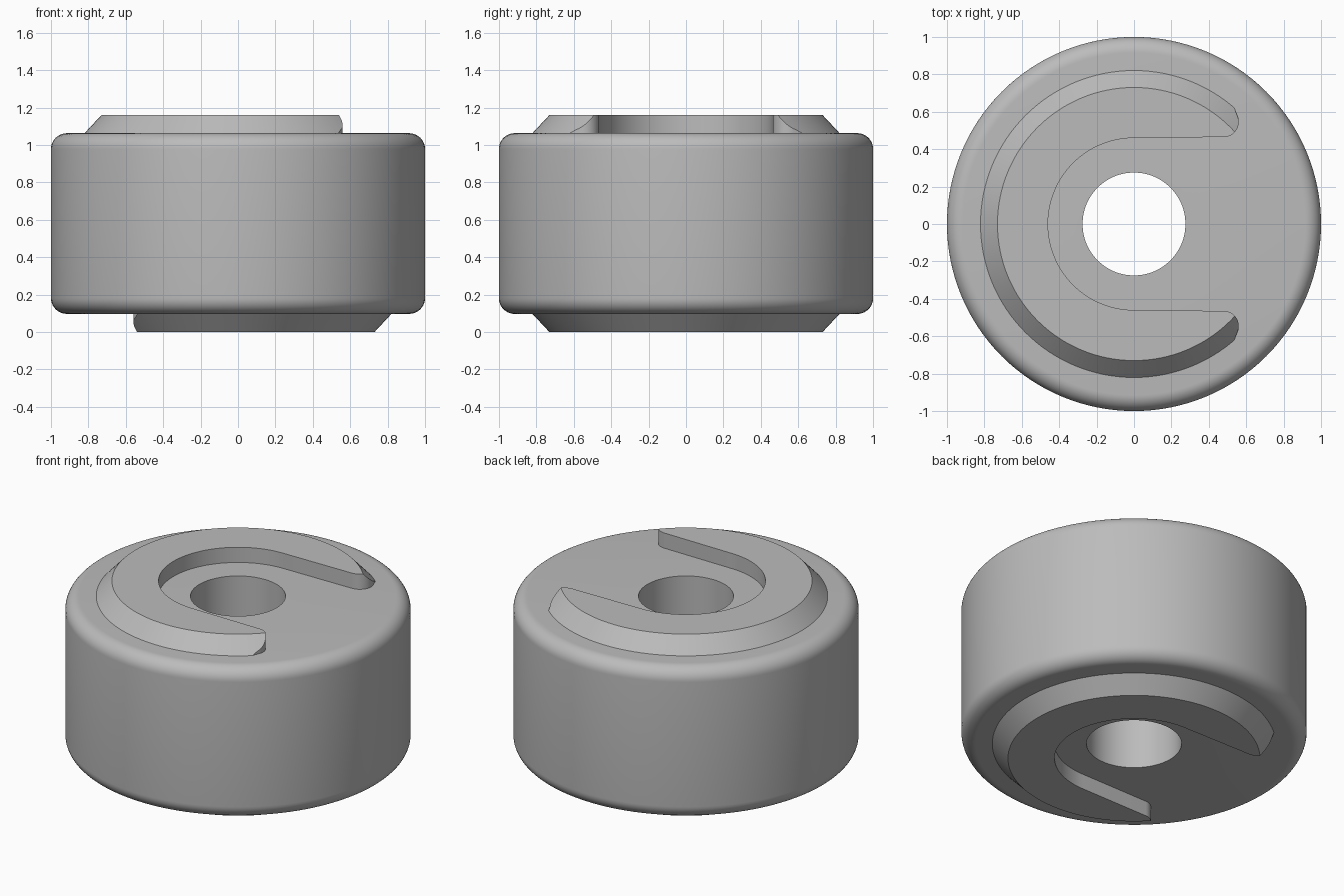
import bpy, bmesh
from math import sin, cos, pi, radians
from mathutils import Matrix

cube = bpy.data.objects.get("Cube")
if cube:
    bpy.data.objects.remove(cube, do_unlink=True)

SEGMENTS = 128
HEIGHT, STEP = 1.16, 0.097      # overall height, height of each raised ramp

grey = bpy.data.materials.new("plain_grey")
grey.use_nodes = True
grey.diffuse_color = (0.5, 0.5, 0.5, 1)
grey.node_tree.nodes["Principled BSDF"].inputs["Base Color"].default_value = (0.5, 0.5, 0.5, 1)


def make_object(name, bm):
    bmesh.ops.recalc_face_normals(bm, faces=bm.faces)
    mesh = bpy.data.meshes.new(name)
    bm.to_mesh(mesh)
    bm.free()
    mesh.materials.append(grey)
    obj = bpy.data.objects.new(name, mesh)
    bpy.context.collection.objects.link(obj)
    return obj


def select(obj):
    bpy.ops.object.select_all(action='DESELECT')
    obj.select_set(True)
    bpy.context.view_layer.objects.active = obj


def smooth(obj):
    select(obj)
    bpy.ops.object.shade_smooth_by_angle(angle=radians(30))


def arc(cx, cy, r, start, end, steps):
    angles = [radians(start + (end - start) * i / steps) for i in range(steps + 1)]
    return [(cx + r * cos(a), cy + r * sin(a)) for a in angles]


# Ring body: closed profile with rounded outer corners, turned about z
def ring_body():
    bore, rim, fillet = 0.275, 1.0, 0.085
    low, high = STEP, HEIGHT - STEP
    profile = [(bore, low)]
    profile += arc(rim - fillet, low + fillet, fillet, -90, 0, 10)
    profile += arc(rim - fillet, high - fillet, fillet, 0, 90, 10)
    profile += [(bore, high)]
    bm = bmesh.new()
    verts = [bm.verts.new((r, 0, z)) for r, z in profile]
    edges = [bm.edges.new((verts[i - 1], v)) for i, v in enumerate(verts)]
    bmesh.ops.spin(bm, geom=verts + edges, cent=(0, 0, 0), axis=(0, 0, 1),
                   angle=2 * pi, steps=SEGMENTS, use_merge=True)
    bmesh.ops.remove_doubles(bm, verts=bm.verts, dist=1e-5)
    return make_object("ring_body", bm)


# Slot cutter: round-ended slot whose mouth flares around the ramp tips
def slot_cutter():
    half = arc(0.48, 0.545, 0.08, 30, -90, 12)
    half = [(1.2, 0.66), (0.53, 0.64)] + half
    outline = half + arc(0, 0, 0.46, 90, 270, 64) + [(x, -y) for x, y in reversed(half)]
    bm = bmesh.new()
    face = bm.faces.new([bm.verts.new((x, y, -0.2)) for x, y in outline])
    top = bmesh.ops.extrude_face_region(bm, geom=[face])["geom"]
    bmesh.ops.translate(bm, vec=(0, 0, 0.6),
                        verts=[g for g in top if isinstance(g, bmesh.types.BMVert)])
    return make_object("slot_cutter", bm)


# C-shaped ramp: cone frustum with the slot cut away
def raised_ramp(name, turn, z):
    sink = 0.01                 # small overlap into the body
    bm = bmesh.new()
    bmesh.ops.create_cone(bm, cap_ends=True, segments=SEGMENTS, radius1=0.83, radius2=0.73,
                          depth=STEP + sink,
                          matrix=Matrix.Translation((0, 0, (STEP - sink) / 2)))
    obj = make_object(name, bm)
    cutter = slot_cutter()
    mod = obj.modifiers.new("slot", 'BOOLEAN')
    mod.operation, mod.solver, mod.object = 'DIFFERENCE', 'EXACT', cutter
    select(obj)
    bpy.ops.object.modifier_apply(modifier=mod.name)
    bpy.data.objects.remove(cutter, do_unlink=True)
    obj.data.transform(Matrix.Translation((0, 0, z)) @ Matrix.Rotation(turn, 4, 'Y'))
    return obj


smooth(ring_body())
smooth(raised_ramp("top_ramp", 0, HEIGHT - STEP))
smooth(raised_ramp("bottom_ramp", pi, STEP))
